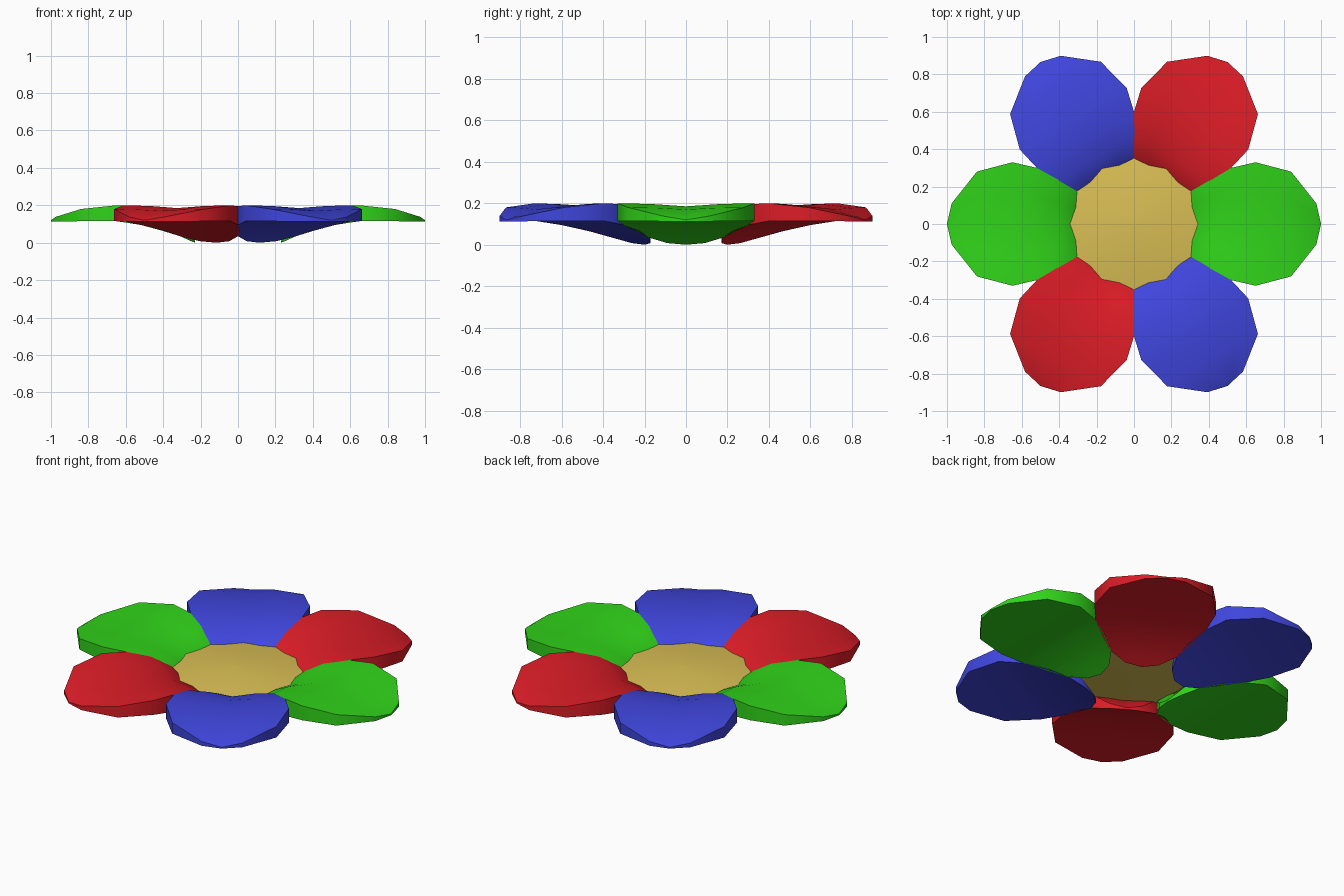
import bpy, bmesh, math
from mathutils import Matrix

if "Cube" in bpy.data.objects:
    bpy.data.objects.remove(bpy.data.objects["Cube"])


def material(name, rgb):
    m = bpy.data.materials.new(name)
    m.diffuse_color = (*rgb, 1)
    m.use_nodes = True
    m.node_tree.nodes["Principled BSDF"].inputs["Base Color"].default_value = m.diffuse_color
    return m


def finish(bm, name, mat):
    bmesh.ops.remove_doubles(bm, verts=bm.verts, dist=0.0005)
    bmesh.ops.recalc_face_normals(bm, faces=bm.faces)
    me = bpy.data.meshes.new(name)
    bm.to_mesh(me)
    bm.free()
    me.materials.append(mat)
    ob = bpy.data.objects.new(name, me)
    bpy.context.collection.objects.link(ob)
    bpy.context.view_layer.objects.active = ob
    ob.select_set(True)
    bpy.ops.object.shade_smooth_by_angle(angle=math.radians(40))
    ob.select_set(False)


# Petal stations: radius, half width, underside z, top z, midline groove depth
STATIONS = [
    (0.23, 0.00, 0.000, 0.010, 0.00),
    (0.25, 0.09, 0.008, 0.040, 0.01),
    (0.31, 0.18, 0.035, 0.120, 0.02),
    (0.40, 0.24, 0.065, 0.170, 0.03),
    (0.52, 0.30, 0.095, 0.195, 0.02),
    (0.65, 0.33, 0.115, 0.200, 0.015),
    (0.84, 0.28, 0.115, 0.180, 0.01),
    (0.975, 0.11, 0.113, 0.138, 0.005),
    (1.00, 0.00, 0.112, 0.120, 0.00),
]


def petal(name, angle, mat):
    bm = bmesh.new()
    rings = []
    for r, w, zb, zt, groove in STATIONS:
        top = [(r, w * t, zt - groove * (1 - abs(t)) ** 2)
               for t in (-1, -0.5, 0, 0.5, 1)]
        under = [(r, w * t, zb) for t in (1, 0.5, 0, -0.5, -1)]
        rings.append([bm.verts.new(p) for p in top + under])
    n = len(rings[0])
    for a, b in zip(rings, rings[1:]):
        for i in range(n):
            j = (i + 1) % n
            bm.faces.new((a[i], a[j], b[j], b[i]))
    # Close the narrow edges at both ends before merging
    for ring in (rings[0], rings[-1]):
        for i in range(4):
            bm.faces.new((ring[i], ring[i + 1], ring[8 - i], ring[9 - i]))
    bmesh.ops.rotate(bm, verts=bm.verts, cent=(0, 0, 0),
                     matrix=Matrix.Rotation(angle, 3, 'Z'))
    finish(bm, name, mat)


# Six petals in three alternating colours
colours = [("green", material("green", (0.03, 0.66, 0.01))),
           ("red", material("red", (0.72, 0.012, 0.02))),
           ("blue", material("blue", (0.05, 0.06, 0.72)))]
for k in range(6):
    cname, mat = colours[k % 3]
    petal(f"{cname}_petal_{k // 3 + 1}", math.radians(60 * k), mat)

# Slightly domed flower centre
bm = bmesh.new()
rings = []
for r, z in ((0.001, 0.09), (0.36, 0.10), (0.36, 0.112), (0.19, 0.135), (0.001, 0.142)):
    rings.append([bm.verts.new((r * math.cos(math.tau * i / 12),
                                r * math.sin(math.tau * i / 12), z)) for i in range(12)])
for a, b in zip(rings, rings[1:]):
    for i in range(12):
        j = (i + 1) % 12
        bm.faces.new((a[i], a[j], b[j], b[i]))
bm.faces.new(rings[0])
bm.faces.new(rings[-1])
finish(bm, "flower_centre", material("yellow", (0.70, 0.52, 0.09)))
